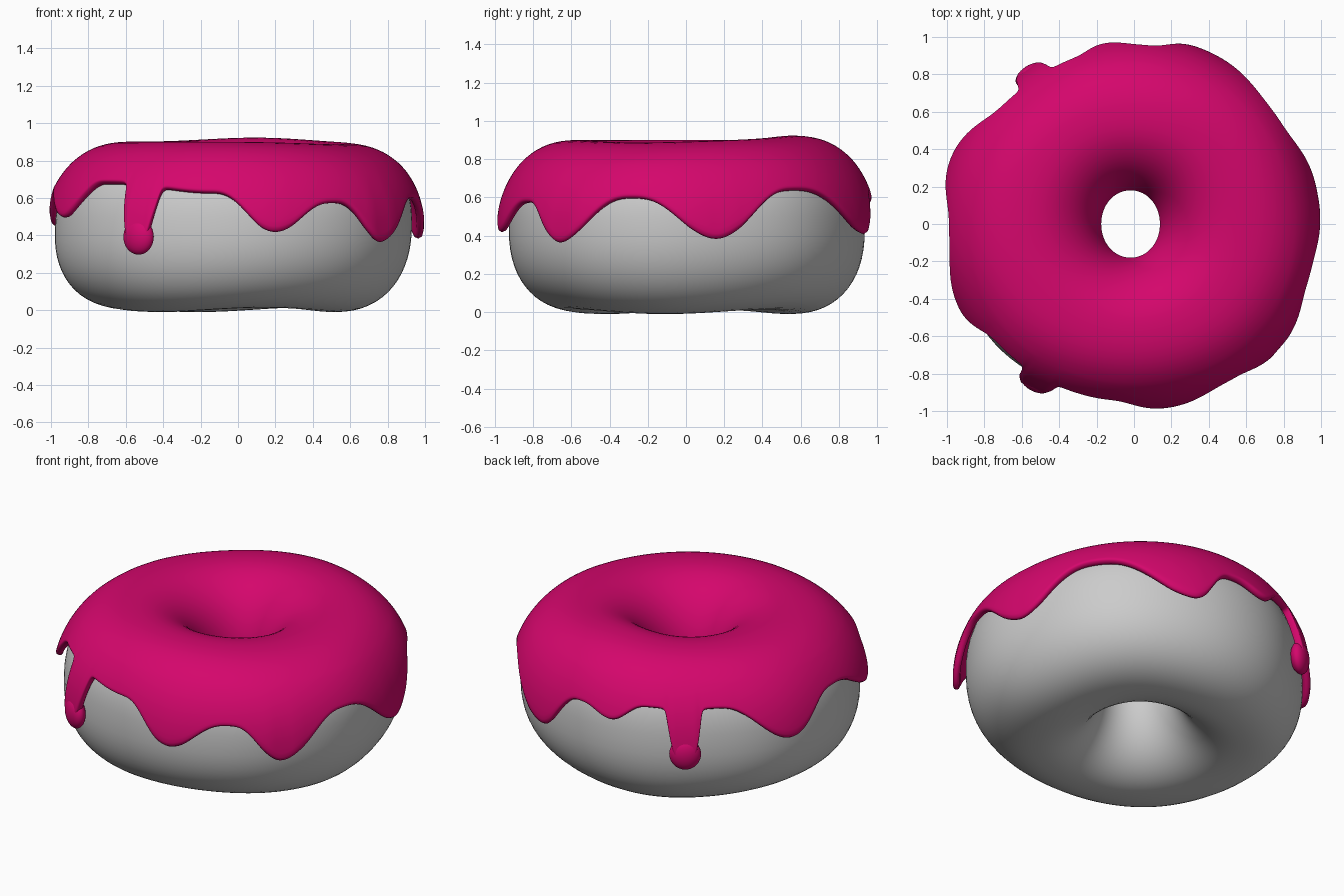
import bpy, bmesh, math
from mathutils import Vector, Matrix

if "Cube" in bpy.data.objects:
    bpy.data.objects.remove(bpy.data.objects["Cube"])

def material(name, rgb):
    m = bpy.data.materials.new(name)
    m.diffuse_color = (*rgb, 1)
    m.use_nodes = True
    m.node_tree.nodes["Principled BSDF"].inputs["Base Color"].default_value = m.diffuse_color
    return m

DOUGH = material("plain dough", (0.6, 0.6, 0.6))
PINK = material("pink icing", (0.66, 0.002, 0.15))

# icing edge: (angle in degrees, height), valleys and drips in turn
EDGE = [(-98, .61), (-77, .40), (-57, .56), (-40, .345), (-17, .585), (9, .365),
        (36, .62), (69, .39), (85, .60), (98, .55), (111, .64), (135, .64),
        (160, .43), (182, .61), (206, .48), (223, .66), (262, .61)]
# long narrow drips: (angle, depth, half width)
LONG = [(123.5, .29, 4.7), (239, .31, 4.7)]
# gentle lumps of the outer radius: (angle, amount, width)
LUMPS = [(-40, .03, 24), (-12, .02, 18), (42, .02, 22), (165, .02, 25),
         (192, .01, 14), (220, .03, 25), (130, -.015, 18), (-95, -.01, 22)]

def gap(a, b):
    return (a - b + 180) % 360 - 180

def edge_height(a):
    a = (a + 98) % 360 - 98
    for (a0, z0), (a1, z1) in zip(EDGE, EDGE[1:]):
        if a0 <= a <= a1:
            t = (a - a0) / (a1 - a0)
            if z0 < z1:
                t = 1 - t
            hi, lo = max(z0, z1), min(z0, z1)
            return hi + (lo - hi) * ((1 - math.cos(math.pi * t)) / 2) ** 1.4
    return .61

def drip(a):
    return sum(d / (1 + (abs(gap(a, c)) / w) ** 10) for c, d, w in LONG)

def ring_point(a, phi):
    """Point on the dough surface: a = angle round the ring, phi = angle round the tube
    (0 outside, 90 top, 180 hole, 270 bottom)."""
    c, s = math.cos(math.radians(phi)), math.sin(math.radians(phi))
    n = (2.4 if s > 0 else 2.28) if c > 0 else 2.1
    u = math.copysign(abs(c) ** (2 / n), c)
    v = math.copysign(abs(s) ** (2 / n), s)
    t = math.radians(a)
    outer = .375 + sum(k * math.exp(-(gap(a, b) / w) ** 2) for b, k, w in LUMPS)
    r = .56 + u * (outer if u > 0 else .365 + .012 * math.cos(2 * t))
    z = .435 + v * .43
    if v > 0:
        z += .022 * v * math.exp(-(gap(a, 80) / 35) ** 2)
        z -= .014 * v * math.exp(-(gap(a, -25) / 40) ** 2)
    else:
        z += .012 * v * math.cos(3 * t + .6) - .003 * v * v
    lean = -.03 * max(0, 1 - z / .75)
    return Vector((r * math.cos(t) + lean - .01, r * math.sin(t), z))

def phi_at_height(z):
    v = (z - .435) / .43
    s = math.copysign(abs(v) ** (2.4 / 2), v)
    return math.degrees(math.asin(max(-1, min(1, s))))

def make(name, rows, mat, closed):
    """Skin a list of columns (one per ring angle) with quads."""
    bm = bmesh.new()
    vs = [[bm.verts.new(p) for p in col] for col in rows]
    n, m = len(vs), len(vs[0])
    for i in range(n):
        for j in range(m if closed else m - 1):
            k = (j + 1) % m
            bm.faces.new((vs[i][j], vs[(i + 1) % n][j], vs[(i + 1) % n][k], vs[i][k]))
    bmesh.ops.recalc_face_normals(bm, faces=bm.faces)
    return finish(name, bm, mat)

def finish(name, bm, mat):
    me = bpy.data.meshes.new(name)
    bm.to_mesh(me)
    bm.free()
    me.materials.append(mat)
    me.shade_smooth()
    ob = bpy.data.objects.new(name, me)
    bpy.context.collection.objects.link(ob)
    return ob

# dough ring
make("dough_ring", [[ring_point(a, p * 6) for p in range(60)] for a in range(0, 360, 3)],
     DOUGH, True)

# icing sheet: even rows over the top, then rows that run down to the dripping edge
TOP, SIDE = 14, 10
shoulder = phi_at_height(.77)
cols = []
for a in range(360):
    edge = edge_height(a) - drip(a)
    end = phi_at_height(edge + .01)
    col = [ring_point(a, 172 + (shoulder - 172) * j / TOP) for j in range(TOP)]
    for j in range(SIDE + 1):
        t = j / SIDE
        p = ring_point(a, shoulder + (end - shoulder) * t)
        # the edge stands off a little, drips bulge outwards near their tips
        push = (.01 + .13 * min(max(0, .62 - edge), .25)) * t ** 1.5
        col.append(p + Vector((p.x, p.y, 0)).normalized() * push)
    cols.append(col)
icing = make("icing", cols, PINK, False)

# make the sheet's normals point up and out, then thicken and round it
if max(icing.data.polygons, key=lambda f: f.center.z).normal.z < 0:
    icing.data.flip_normals()
so = icing.modifiers.new("thickness", "SOLIDIFY")
so.thickness = .042
so.offset = .8
sub = icing.modifiers.new("rounding", "SUBSURF")
sub.levels = sub.render_levels = 1

# rounded beads at the ends of the long drips
for i, (a, depth, w) in enumerate(LONG):
    z = edge_height(a) - depth + .05
    p = ring_point(a, phi_at_height(z))
    p += Vector((p.x, p.y, 0)).normalized() * .035
    bm = bmesh.new()
    bmesh.ops.create_uvsphere(bm, u_segments=32, v_segments=20, radius=1)
    bm.transform(Matrix.Translation(p) @ Matrix.Rotation(math.radians(a), 4, "Z")
                 @ Matrix.Diagonal((.05, .09, .095, 1)))
    finish("drip_bead_%d" % (i + 1), bm, PINK)
